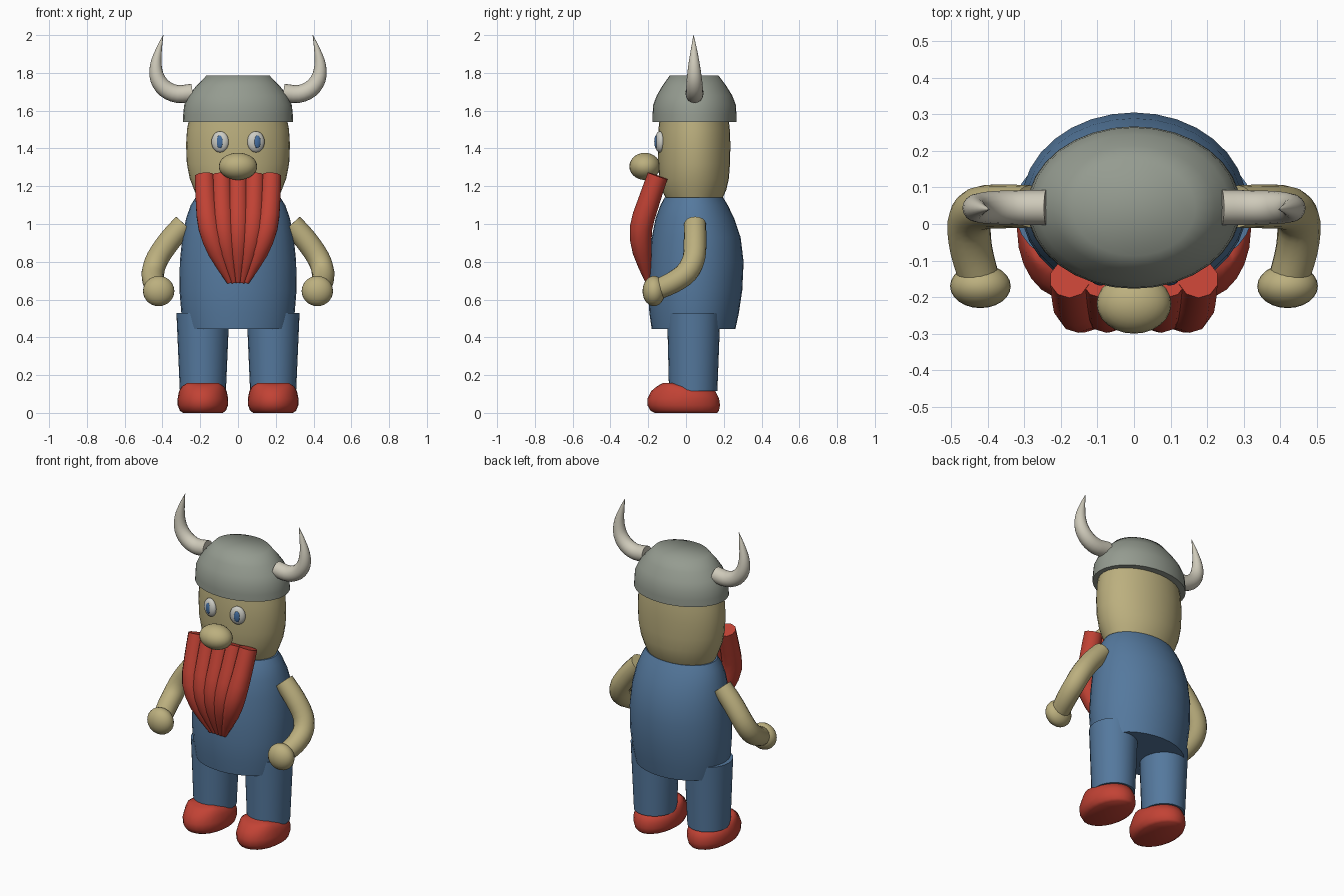
import bpy, bmesh, math
from mathutils import Vector, Matrix

if "Cube" in bpy.data.objects:
    bpy.data.objects.remove(bpy.data.objects["Cube"])


def material(name, rgb):
    m = bpy.data.materials.new(name)
    m.diffuse_color = (*rgb, 1)
    m.use_nodes = True
    m.node_tree.nodes["Principled BSDF"].inputs["Base Color"].default_value = m.diffuse_color
    return m


SKIN = material("skin_tan", (0.50, 0.43, 0.21))
BLUE = material("cloth_blue", (0.09, 0.19, 0.34))
RED = material("red", (0.54, 0.055, 0.035))
METAL = material("helmet_grey", (0.30, 0.33, 0.28))
BONE = material("horn_ivory", (0.62, 0.59, 0.49))
WHITE = material("eye_white", (0.60, 0.60, 0.55))
IRIS = material("iris_blue", (0.06, 0.16, 0.36))


def finish(bm, name, mat, angle):
    bmesh.ops.recalc_face_normals(bm, faces=bm.faces)
    me = bpy.data.meshes.new(name)
    bm.to_mesh(me)
    bm.free()
    me.materials.append(mat)
    ob = bpy.data.objects.new(name, me)
    bpy.context.collection.objects.link(ob)
    bpy.ops.object.select_all(action='DESELECT')
    ob.select_set(True)
    bpy.context.view_layer.objects.active = ob
    bpy.ops.object.shade_smooth_by_angle(angle=math.radians(angle))
    return ob


def loft(name, mat, rings, sides, angle=40):
    """Skin a list of (centre, u axis, v axis) ellipses and cap both ends."""
    bm = bmesh.new()
    loops = []
    for c, u, v in rings:
        loops.append([bm.verts.new(c + u * math.cos(a) + v * math.sin(a))
                      for a in (2 * math.pi * i / sides for i in range(sides))])
    for lo, hi in zip(loops, loops[1:]):
        for i in range(sides):
            j = (i + 1) % sides
            bm.faces.new((lo[i], lo[j], hi[j], hi[i]))
    bm.faces.new(loops[0])
    bm.faces.new(loops[-1])
    return finish(bm, name, mat, angle)


def stack(name, mat, profile, x=0, sides=32, angle=40):
    """Upright form from (z, half width, y centre, half depth)."""
    rings = [(Vector((x, cy, z)), Vector((rx, 0, 0)), Vector((0, ry, 0)))
             for z, rx, cy, ry in profile]
    return loft(name, mat, rings, sides, angle)


def tube(name, mat, path, ref, sides, steps=3, angle=50):
    """Tapered tube along a smooth curve through (x, y, z, radius)."""
    p = [Vector(q) for q in path]
    p = [2 * p[0] - p[1]] + p + [2 * p[-1] - p[-2]]
    pts = []
    for a, b, c, d in zip(p, p[1:], p[2:], p[3:]):
        for k in range(steps):
            t = k / steps
            pts.append(0.5 * (2 * b + (c - a) * t + (2 * a - 5 * b + 4 * c - d) * t * t
                              + (3 * b - a - 3 * c + d) * t ** 3))
    pts.append(p[-2])
    rings = []
    for i, q in enumerate(pts):
        tan = (pts[min(i + 1, len(pts) - 1)] - pts[max(i - 1, 0)]).to_3d().normalized()
        u = Vector(ref).cross(tan).normalized()
        rings.append((q.to_3d(), u * q.w, tan.cross(u) * q.w))
    return loft(name, mat, rings, sides, angle)


def ball(name, mat, centre, radii, turn=0, segs=24, rows=14):
    bm = bmesh.new()
    bmesh.ops.create_uvsphere(bm, u_segments=segs, v_segments=rows, radius=1)
    bm.transform(Matrix.Translation(centre) @ Matrix.Rotation(turn, 4, 'Z')
                 @ Matrix.Diagonal((*radii, 1)))
    return finish(bm, name, mat, 60)


# Torso, head and helmet
stack("torso", BLUE, [
    (0.445, 0.285, 0.04, 0.222), (0.53, 0.30, 0.043, 0.237), (0.65, 0.31, 0.048, 0.25),
    (0.80, 0.308, 0.055, 0.25), (0.93, 0.295, 0.054, 0.235), (1.03, 0.275, 0.047, 0.208),
    (1.10, 0.25, 0.043, 0.178), (1.14, 0.225, 0.042, 0.155)])
stack("head", SKIN, [
    (1.14, 0.215, 0.043, 0.152), (1.18, 0.232, 0.043, 0.17), (1.24, 0.255, 0.043, 0.184),
    (1.32, 0.271, 0.043, 0.19), (1.42, 0.275, 0.043, 0.192), (1.50, 0.27, 0.043, 0.189),
    (1.58, 0.255, 0.043, 0.18)])
stack("helmet", METAL, [
    (1.54, 0.292, 0.045, 0.222), (1.58, 0.29, 0.045, 0.222), (1.63, 0.285, 0.045, 0.219),
    (1.68, 0.262, 0.045, 0.20), (1.73, 0.222, 0.044, 0.17), (1.785, 0.168, 0.043, 0.13)],
    angle=70)

# Nose
ball("nose", SKIN, (0, -0.218, 1.305), (0.102, 0.082, 0.072))

# Beard strands, converging at the tip
for s in range(-2, 3):
    tube(f"beard_strand_{s + 3}", RED, [
        (s * 0.088, -0.15, 1.255, 0.055), (s * 0.084, -0.20, 1.11, 0.058),
        (s * 0.076, -0.238, 0.98, 0.060), (s * 0.055, -0.232, 0.85, 0.050),
        (s * 0.022, -0.20, 0.69, 0.014)], (1, 0, 0), 10, steps=2, angle=40)

# Paired parts
for side, tag in ((-1, "left"), (1, "right")):
    # Eyes follow the curve of the face
    turn = side * 0.25
    eye = Vector((side * 0.095, -0.139, 1.435))
    out = Vector((math.sin(turn), -math.cos(turn), 0))
    ball(f"eye_{tag}", WHITE, eye, (0.047, 0.025, 0.056), turn)
    ball(f"iris_{tag}", IRIS, eye + out * 0.02 + Vector((0.003, 0, 0)),
         (0.018, 0.009, 0.034), turn, 16, 10)

    # Horns
    tube(f"horn_{tag}", BONE, [
        (side * 0.24, 0.045, 1.695, 0.048), (side * 0.32, 0.045, 1.688, 0.047),
        (side * 0.385, 0.045, 1.715, 0.045), (side * 0.426, 0.044, 1.77, 0.040),
        (side * 0.435, 0.043, 1.84, 0.031), (side * 0.42, 0.042, 1.92, 0.017),
        (side * 0.396, 0.04, 2.0, 0.001)], (0, 1, 0), 16)

    # Arms and hands
    tube(f"arm_{tag}", SKIN, [
        (side * 0.285, 0.048, 1.0, 0.058), (side * 0.36, 0.048, 0.915, 0.06),
        (side * 0.425, 0.042, 0.82, 0.06), (side * 0.45, 0.005, 0.745, 0.06),
        (side * 0.445, -0.07, 0.69, 0.058), (side * 0.42, -0.16, 0.65, 0.055)],
        (side, 0, 0.7), 16)
    ball(f"hand_{tag}", SKIN, (side * 0.42, -0.17, 0.645), (0.083, 0.06, 0.08))

    # Trouser legs and shoes
    stack(f"leg_{tag}", BLUE, [(0.115, 0.122, 0.038, 0.128), (0.53, 0.14, 0.041, 0.141)],
          x=side * 0.186, sides=24)
    stack(f"shoe_{tag}", RED, [
        (0.0, 0.105, 0.0, 0.165), (0.012, 0.122, -0.007, 0.181), (0.04, 0.133, -0.012, 0.192),
        (0.075, 0.134, -0.015, 0.19), (0.115, 0.126, -0.015, 0.17),
        (0.14, 0.112, -0.05, 0.105), (0.157, 0.085, -0.09, 0.035)],
        x=side * 0.186, sides=24, angle=60)
